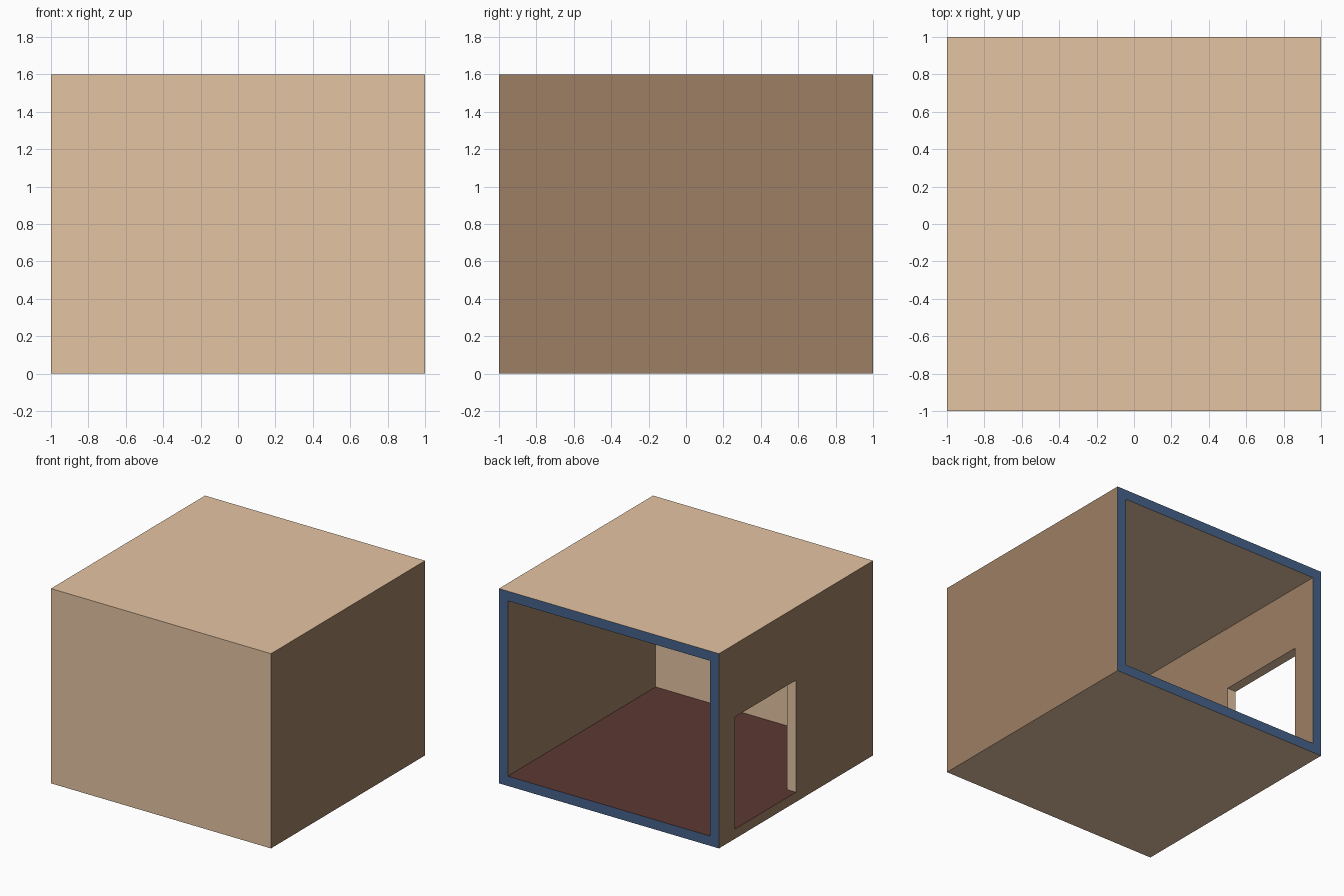
import bpy, bmesh

if "Cube" in bpy.data.objects:
    bpy.data.objects.remove(bpy.data.objects["Cube"])

T = 0.08   # wall thickness
H = 1.6    # height


def material(name, color):
    m = bpy.data.materials.new(name)
    m.diffuse_color = (*color, 1)
    m.use_nodes = True
    m.node_tree.nodes["Principled BSDF"].inputs["Base Color"].default_value = m.diffuse_color
    return m


def box(name, lo, hi):
    """Box between two corners, kept at the origin so coordinates match exactly."""
    bm = bmesh.new()
    bmesh.ops.create_cube(bm, size=2)
    for v in bm.verts:
        v.co = [hi[i] if v.co[i] > 0 else lo[i] for i in range(3)]
    mesh = bpy.data.meshes.new(name)
    bm.to_mesh(mesh)
    bm.free()
    ob = bpy.data.objects.new(name, mesh)
    bpy.context.collection.objects.link(ob)
    return ob


def cut(ob, cutter):
    """Subtract the cutter and remove it."""
    mod = ob.modifiers.new("cut", 'BOOLEAN')
    mod.operation = 'DIFFERENCE'
    mod.solver = 'EXACT'
    mod.object = cutter
    cutter.hide_render = True
    bpy.context.view_layer.objects.active = ob
    bpy.ops.object.modifier_apply(modifier=mod.name)
    bpy.data.objects.remove(cutter)


# Room shell: open at the back, doorway in the left wall
room = box("room_shell", (-1, -1, 0), (1, 1, H))
cut(room, box("room_cavity", (-1 + T, -1 + T, T), (1 - T, 1.2, H - T)))
cut(room, box("doorway", (-1.2, 0.0, T), (-0.7, 0.79, 1.0)))

# Light tan front, roof and underside; brown side walls;
# blue rim around the open back; dark red floor
mats = room.data.materials
mats.clear()
mats.append(material("light_tan", (0.775, 0.552, 0.361)))
mats.append(material("blue_rim", (0.061, 0.122, 0.254)))
mats.append(material("dark_red_floor", (0.106, 0.039, 0.032)))
mats.append(material("brown_side", (0.337, 0.209, 0.127)))
for p in room.data.polygons:
    if p.normal.y > 0.9 and p.center.y > 0.99:
        p.material_index = 1
    elif p.normal.z > 0.9 and p.center.z < 0.5:
        p.material_index = 2
    elif abs(p.normal.x) > 0.9:
        p.material_index = 3
    else:
        p.material_index = 0
